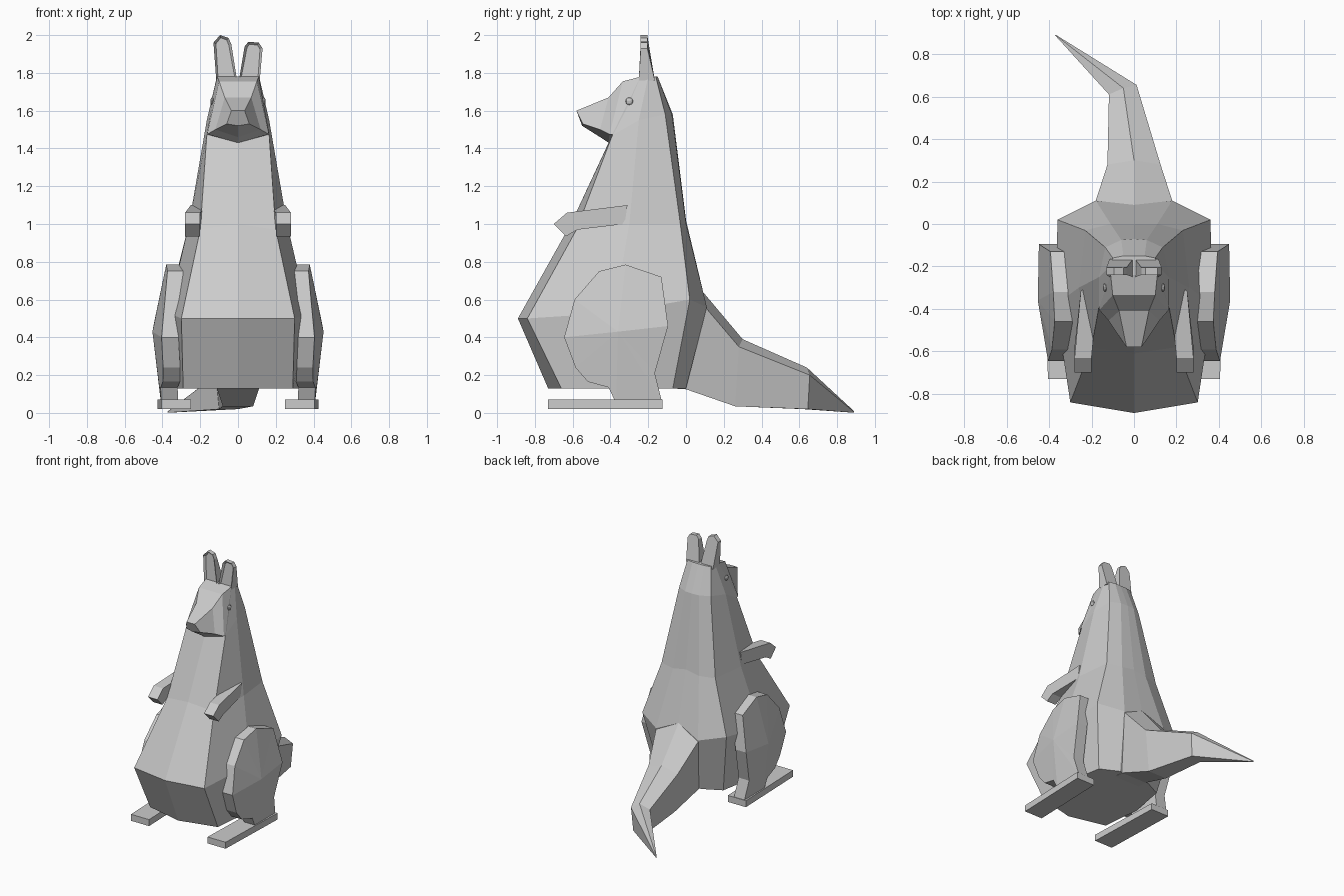
import bpy, bmesh
from mathutils import Vector

if "Cube" in bpy.data.objects:
    bpy.data.objects.remove(bpy.data.objects["Cube"])


def finish(name, bm):
    bmesh.ops.remove_doubles(bm, verts=bm.verts[:], dist=0.0005)
    bmesh.ops.recalc_face_normals(bm, faces=bm.faces[:])
    me = bpy.data.meshes.new(name)
    bm.to_mesh(me)
    bm.free()
    ob = bpy.data.objects.new(name, me)
    bpy.context.collection.objects.link(ob)
    return ob


def loft(name, rings):
    bm = bmesh.new()
    loops = [[bm.verts.new(p) for p in r] for r in rings]
    n = len(rings[0])
    for a, b in zip(loops, loops[1:]):
        for i in range(n):
            j = (i + 1) % n
            bm.faces.new((a[i], a[j], b[j], b[i]))
    bm.faces.new(loops[0])
    bm.faces.new(loops[-1][::-1])
    return finish(name, bm)


def full(half):
    # half ring from front centre to back centre, mirrored across x
    return half + [(-x, y, z) for x, y, z in half[-2:0:-1]]


def mirror(ob):
    ob.modifiers.new("mirror", 'MIRROR').use_bisect_axis[0] = False


# Body: stacked pear-shaped rings
loft("body", [full(r) for r in (
    [(0, -.73, .13), (.29, -.66, .13), (.32, -.35, .13), (.27, -.07, .13), (.13, 0, .13), (0, 0, .13)],
    [(0, -.89, .5), (.30, -.84, .5), (.37, -.38, .53), (.36, .02, .60), (.18, .11, .56), (0, .09, .64)],
    [(0, -.61, 1.0), (.20, -.58, .97), (.26, -.3, 1.0), (.23, -.03, 1.0), (.11, 0, 1.0), (0, 0, 1.02)],
    [(0, -.41, 1.43), (.165, -.39, 1.47), (.165, -.25, 1.55), (.135, -.11, 1.58), (.06, -.075, 1.58), (0, -.07, 1.58)],
    [(0, -.24, 1.78), (.11, -.24, 1.78), (.112, -.2, 1.78), (.10, -.16, 1.78), (.05, -.15, 1.78), (0, -.15, 1.78)],
)])


# Head: wedge with tapered snout
def head_ring(top, side, low):
    return [(-top[0], *top[1:]), top, side, low, (-side[0], *side[1:])]


loft("head", [head_ring(*r) for r in (
    ((.11, -.22, 1.78), (.15, -.28, 1.48), (0, -.28, 1.45)),
    ((.11, -.24, 1.78), (.165, -.39, 1.475), (0, -.40, 1.43)),
    ((.10, -.335, 1.755), (.163, -.405, 1.475), (0, -.41, 1.43)),
    ((.07, -.41, 1.67), (.12, -.455, 1.50), (0, -.455, 1.46)),
    ((.035, -.58, 1.60), (.06, -.545, 1.53), (0, -.55, 1.52)),
)])

# Eyes: small flattened domes
bm = bmesh.new()
bmesh.ops.create_uvsphere(bm, u_segments=10, v_segments=6, radius=.02)
bmesh.ops.scale(bm, vec=(.5, 1, 1), verts=bm.verts[:])
bmesh.ops.translate(bm, vec=(.137, -.30, 1.65), verts=bm.verts[:])
mirror(finish("eyes", bm))


# Ears: leaning plates with hollowed fronts
def ear(name, outline):
    bm = bmesh.new()
    front = [bm.verts.new((x, -.24 - (.01 if z < 1.85 else 0), z)) for x, z in outline]
    back = [bm.verts.new((x, -.165 if z < 1.85 else -.205, z)) for x, z in outline]
    n = len(outline)
    for i in range(n):
        j = (i + 1) % n
        bm.faces.new((front[i], front[j], back[j], back[i]))
    face = bm.faces.new(front)
    bm.faces.new(back[::-1])
    bmesh.ops.recalc_face_normals(bm, faces=bm.faces[:])
    bmesh.ops.inset_region(bm, faces=[face], thickness=.014, depth=-.015)
    finish(name, bm)


ear("left_ear", [(-.115, 1.76), (-.13, 1.96), (-.095, 2.0), (-.05, 1.985), (-.035, 1.95), (-.005, 1.76)])
ear("right_ear", [(.115, 1.76), (.13, 1.93), (.11, 1.96), (.055, 1.965), (.035, 1.94), (.005, 1.76)])

# Tail: ridged taper bending to one side
loft("tail", [
    [(0, .02, .64), (.17, .02, .56), (.11, -.08, .13), (-.11, -.08, .13), (-.17, .02, .56)],
    [(0, .09, .64), (.18, .11, .55), (.11, 0, .125), (-.11, 0, .125), (-.18, .11, .55)],
    [(0, .30, .39), (.125, .28, .35), (.08, .26, .035), (-.08, .26, .035), (-.125, .28, .35)],
    [(-.05, .64, .24), (.012, .655, .20), (0, .645, .02), (-.10, .62, .02), (-.118, .61, .20)],
    [(-.37 + d, .89, .005 + e) for d, e in ((0, .004), (.003, 0), (.002, -.004), (-.002, -.004), (-.003, 0))],
])

# Arms: bent profile, thinner at the shoulder
arm = [(-.31, 1.10), (-.63, 1.06), (-.70, 1.0), (-.635, .935), (-.575, .97), (-.325, 1.0)]
mirror(loft("arms", [[(x - (.03 if y > -.4 else 0), y, z) for y, z in arm]
                     for x in (.20, .28)]))


# Thighs: plate following an outward bulge, with creased outer face
def bulge(y, z):
    x = .45 - .07 * (z - .45) / .335 if z > .45 else .45 - .035 * (.45 - z) / .33
    return x - max(0, -.36 - y) * .14


thigh = [(-.32, .785), (-.46, .75), (-.59, .60), (-.645, .40), (-.585, .24), (-.52, .165), (-.41, .135),
         (-.37, .05), (-.125, .05), (-.165, .21), (-.095, .46), (-.13, .72)]
bm = bmesh.new()
outer = [bm.verts.new((bulge(y, z), y, z)) for y, z in thigh]
inner = [bm.verts.new((bulge(y, z) - .09, y, z)) for y, z in thigh]
hub = bm.verts.new((.453, -.36, .43))
for i in range(len(thigh)):
    j = (i + 1) % len(thigh)
    bm.faces.new((outer[i], outer[j], inner[j], inner[i]))
    bm.faces.new((outer[j], outer[i], hub))
bm.faces.new(inner)
mirror(finish("thighs", bm))

# Feet: long flat blocks
mirror(loft("feet", [[(x + .155 * k, y, z) for k, z in ((0, .02), (1, .02), (1, .07), (0, .07))]
                     for x, y in ((.25, -.73), (.27, -.125))]))
